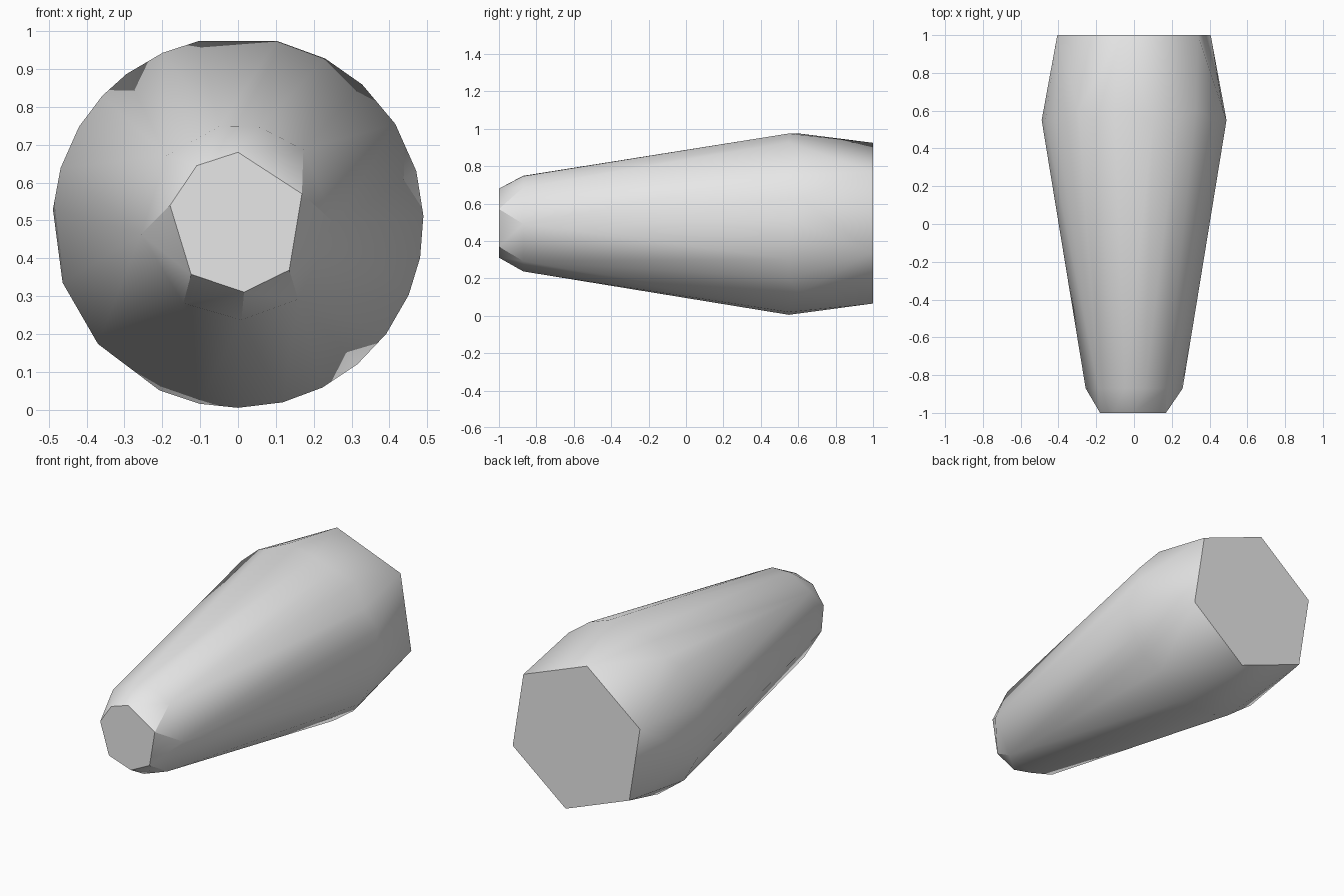
import bpy
import bmesh
from math import cos, sin, radians

cube = bpy.data.objects.get("Cube")
if cube:
    bpy.data.objects.remove(cube, do_unlink=True)

# Single flat grey
grey = bpy.data.materials.new("plain_grey")
grey.use_nodes = True
colour = (0.8, 0.8, 0.8, 1.0)
grey.diffuse_color = colour
grey.node_tree.nodes["Principled BSDF"].inputs["Base Color"].default_value = colour

CENTRE_Z = 0.495


def add_ring(bm, angles, radius, depth, set_back=()):
    """Add corner points around the long axis; set_back corners sit further to the rear."""
    for angle in angles:
        a = radians(angle)
        y = depth + (0.055 if angle in set_back else 0.0)
        bm.verts.new((radius * cos(a), y, CENTRE_Z + radius * sin(a)))


bm = bmesh.new()

# Seven-sided front tip
add_ring(bm, [90, 24, -43, -85, -132, 166, 126], radius=0.185, depth=-1.0)

# Shoulder behind the tip
add_ring(bm, [101, 77, 48, -1, -52, -88, -124, -173, 137], radius=0.258, depth=-0.87)

# Widest girth
girth = [102, 78, 62, 48, 32, 16, 2, -11, -23, -37, -50, -63,
         -76, -90, -102, -115, -139, -161, 176, 163, 149, 137, 127, 114]
add_ring(bm, girth, radius=0.49, depth=0.55, set_back=(127, 102, 48, 16, -50))

# Six-sided rear end
add_ring(bm, [-21 + 60 * i for i in range(6)], radius=0.435, depth=1.0)

# Skin the rings, then merge the flat end caps into single faces
bmesh.ops.convex_hull(bm, input=bm.verts[:])
bmesh.ops.dissolve_limit(bm, angle_limit=radians(0.3), verts=bm.verts[:], edges=bm.edges[:])
bmesh.ops.recalc_face_normals(bm, faces=bm.faces[:])

mesh = bpy.data.meshes.new("tapered_body")
bm.to_mesh(mesh)
bm.free()
mesh.materials.append(grey)

body = bpy.data.objects.new("tapered_body", mesh)
bpy.context.collection.objects.link(body)
bpy.ops.object.select_all(action="DESELECT")
body.select_set(True)
bpy.context.view_layer.objects.active = body
bpy.ops.object.shade_smooth_by_angle(angle=radians(30))
